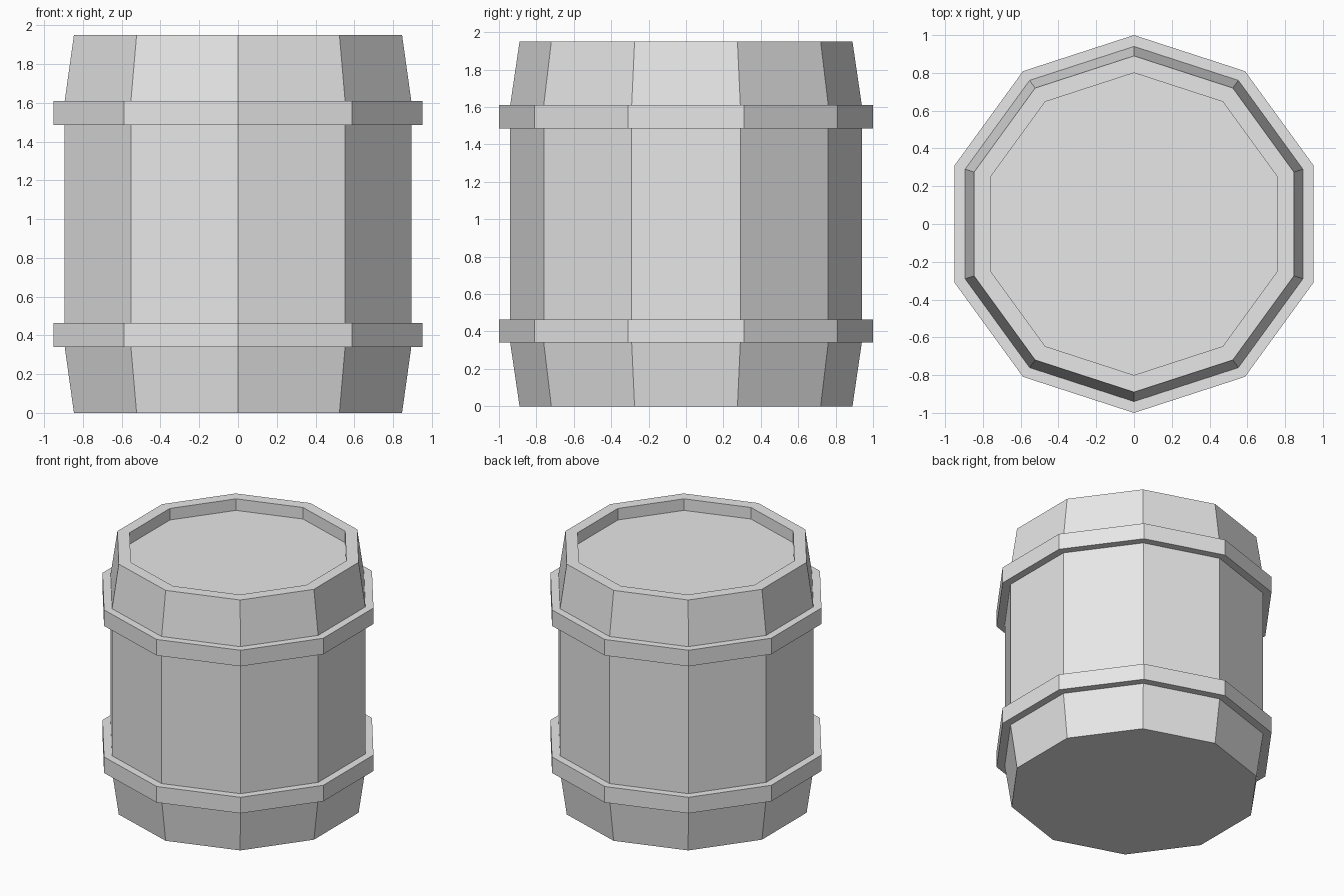
import bpy, bmesh, math

SIDES = 10

cube = bpy.data.objects.get("Cube")
if cube:
    bpy.data.objects.remove(cube, do_unlink=True)

# Single plain grey
grey = bpy.data.materials.new("light_grey")
grey.use_nodes = True
color = (0.8, 0.8, 0.8, 1)
grey.diffuse_color = color
grey.node_tree.nodes["Principled BSDF"].inputs["Base Color"].default_value = color


def lathe(name, profile, cap_start=False, cap_end=False):
    """Sweep (radius, z) points around z as a flat-sided ring, corners on the y axis."""
    bm = bmesh.new()
    rings = []
    for r, z in profile:
        angles = [math.pi / 2 + math.tau * i / SIDES for i in range(SIDES)]
        rings.append([bm.verts.new((r * math.cos(a), r * math.sin(a), z)) for a in angles])
    for low, high in zip(rings, rings[1:]):
        for i in range(SIDES):
            j = (i + 1) % SIDES
            bm.faces.new((low[i], low[j], high[j], high[i]))
    if cap_start:
        bm.faces.new(rings[0][::-1])
    if cap_end:
        bm.faces.new(rings[-1])
    mesh = bpy.data.meshes.new(name)
    bm.to_mesh(mesh)
    bm.free()
    mesh.materials.append(grey)
    obj = bpy.data.objects.new(name, mesh)
    bpy.context.collection.objects.link(obj)
    return obj


HEIGHT, BELLY, END, RECESS = 1.95, 0.94, 0.89, 0.8
BAND_LOW, BAND_HIGH = 0.34, 0.465
LID_Z = HEIGHT - 0.09

# Barrel wall with tapered ends, flat base, rim and recessed lid
lathe("barrel_body", [
    (END, 0), (BELLY, BAND_LOW), (BELLY, HEIGHT - BAND_LOW),
    (END, HEIGHT), (RECESS, HEIGHT), (RECESS, LID_Z),
], cap_start=True, cap_end=True)

# Hoops, mirrored about mid height
for name, z0, z1 in (("lower_band", BAND_LOW, BAND_HIGH),
                     ("upper_band", HEIGHT - BAND_HIGH, HEIGHT - BAND_LOW)):
    lathe(name, [(BELLY, z0), (1, z0), (1, z1), (BELLY, z1)])
